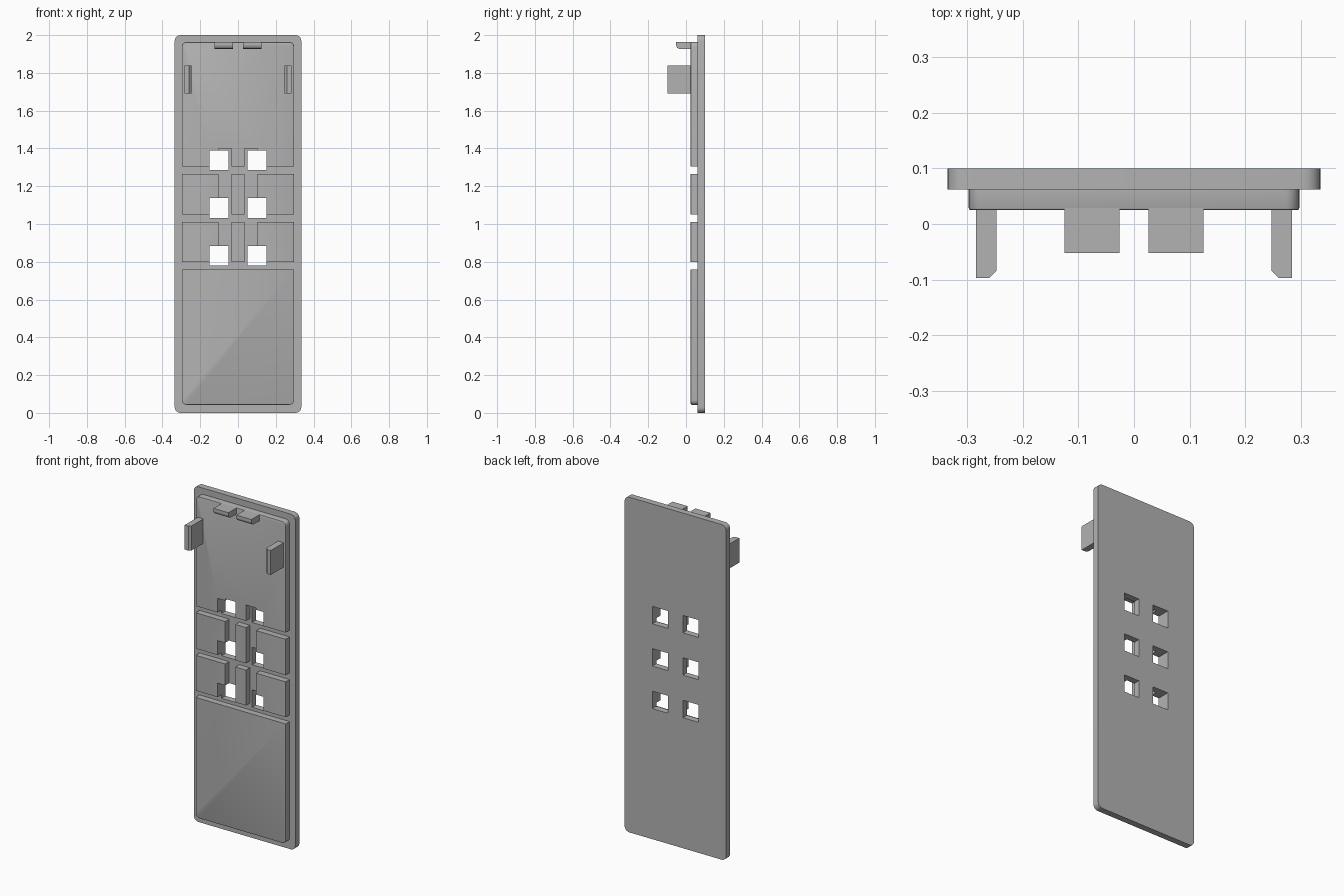
import bpy, bmesh, math
from mathutils import Vector

cube = bpy.data.objects.get("Cube")
if cube:
    bpy.data.objects.remove(cube, do_unlink=True)

grey = bpy.data.materials.new("plastic grey")
grey.use_nodes = True
colour = (0.45, 0.45, 0.45, 1)
grey.diffuse_color = colour
grey.node_tree.nodes["Principled BSDF"].inputs["Base Color"].default_value = colour


def prism(name, points, depth):
    """Extrude a closed outline of 3D points along the depth vector."""
    bm = bmesh.new()
    face = bm.faces.new([bm.verts.new(p) for p in points])
    ext = bmesh.ops.extrude_face_region(bm, geom=[face])
    verts = [g for g in ext["geom"] if isinstance(g, bmesh.types.BMVert)]
    bmesh.ops.translate(bm, vec=Vector(depth), verts=verts)
    bmesh.ops.recalc_face_normals(bm, faces=bm.faces)
    mesh = bpy.data.meshes.new(name)
    bm.to_mesh(mesh)
    bm.free()
    mesh.materials.append(grey)
    obj = bpy.data.objects.new(name, mesh)
    bpy.context.collection.objects.link(obj)
    return obj


def rounded_slab(name, half, z0, z1, y0, y1, r, steps=6):
    """Upright slab with rounded corners."""
    pts = []
    corners = [(half - r, z1 - r), (r - half, z1 - r), (r - half, z0 + r), (half - r, z0 + r)]
    for i, (cx, cz) in enumerate(corners):
        for k in range(steps + 1):
            a = math.pi / 2 * (i + k / steps)
            pts.append((cx + r * math.cos(a), y0, cz + r * math.sin(a)))
    return prism(name, pts, (0, y1 - y0, 0))


def box(name, x0, x1, y0, y1, z0, z1):
    return prism(name, [(x0, y0, z0), (x1, y0, z0), (x1, y0, z1), (x0, y0, z1)],
                 (0, y1 - y0, 0))


def cut(target, cutter):
    mod = target.modifiers.new(cutter.name, "BOOLEAN")
    mod.operation = "DIFFERENCE"
    mod.solver = "EXACT"
    mod.object = cutter
    cutter.hide_render = True
    cutter.hide_set(True)
    cutters.append(cutter)


cutters = []
PAD_FRONT, PAD_BACK, BACK = 0.025, 0.062, 0.10

# Back plate and raised inner panel
plate = rounded_slab("back_plate", 0.335, 0, 2, PAD_BACK, BACK, 0.03)
panel = rounded_slab("raised_panel", 0.297, 0.043, 1.963, PAD_FRONT, PAD_BACK + 0.002, 0.025)

# Softened front rim of the panel
bm = bmesh.new()
bm.from_mesh(panel.data)
rim = [e for e in bm.edges if all(v.co.y < PAD_FRONT + 0.001 for v in e.verts)]
bmesh.ops.bevel(bm, geom=rim, offset=0.004, segments=2, profile=0.5, affect="EDGES")
bm.to_mesh(panel.data)
bm.free()

# Horizontal grooves across the panel
for z in (0.78, 1.031, 1.285):
    cut(panel, box("groove_cutter", -0.4, 0.4, 0, 0.062, z - 0.02, z + 0.02))

# Vertical slots and the six through windows
for s in (-1, 1):
    a, b = sorted((s * 0.035, s * 0.102))
    cut(panel, box("slot_cutter", a, b, 0.001, 0.0621, 0.77, 1.40))
    a, b = sorted((s * 0.05, s * 0.152))
    for z in (0.831, 1.085, 1.337):
        window = box("window_cutter", a, b, -0.1, 0.2, z - 0.052, z + 0.052)
        cut(plate, window)
        cut(panel, window)

# Bake the cuts, then remove the helpers
bpy.context.view_layer.update()
deps = bpy.context.evaluated_depsgraph_get()
baked = [(o, bpy.data.meshes.new_from_object(o.evaluated_get(deps))) for o in (plate, panel)]
for obj, mesh in baked:
    obj.modifiers.clear()
    obj.data = mesh
for c in set(cutters):
    bpy.data.objects.remove(c, do_unlink=True)

# Side clips and top tabs, one of each per side
for s, side in ((1, "left"), (-1, "right")):
    clip = [(0.284, 0.03), (0.284, -0.097), (0.26, -0.097), (0.247, -0.084), (0.247, 0.03)]
    prism(side + "_clip", [(s * x, y, 1.692) for x, y in clip], (0, 0, 0.146))
    tab = [(0.03, 1.963), (-0.052, 1.963), (-0.052, 1.945), (-0.047, 1.933),
           (-0.036, 1.927), (0.03, 1.927)]
    prism(side + "_top_tab", [(s * 0.026, y, z) for y, z in tab], (s * 0.099, 0, 0))

# Smooth corners, sharp edges
bpy.ops.object.select_all(action="DESELECT")
for obj in (plate, panel):
    obj.select_set(True)
bpy.context.view_layer.objects.active = plate
bpy.ops.object.shade_smooth_by_angle(angle=math.radians(30))
